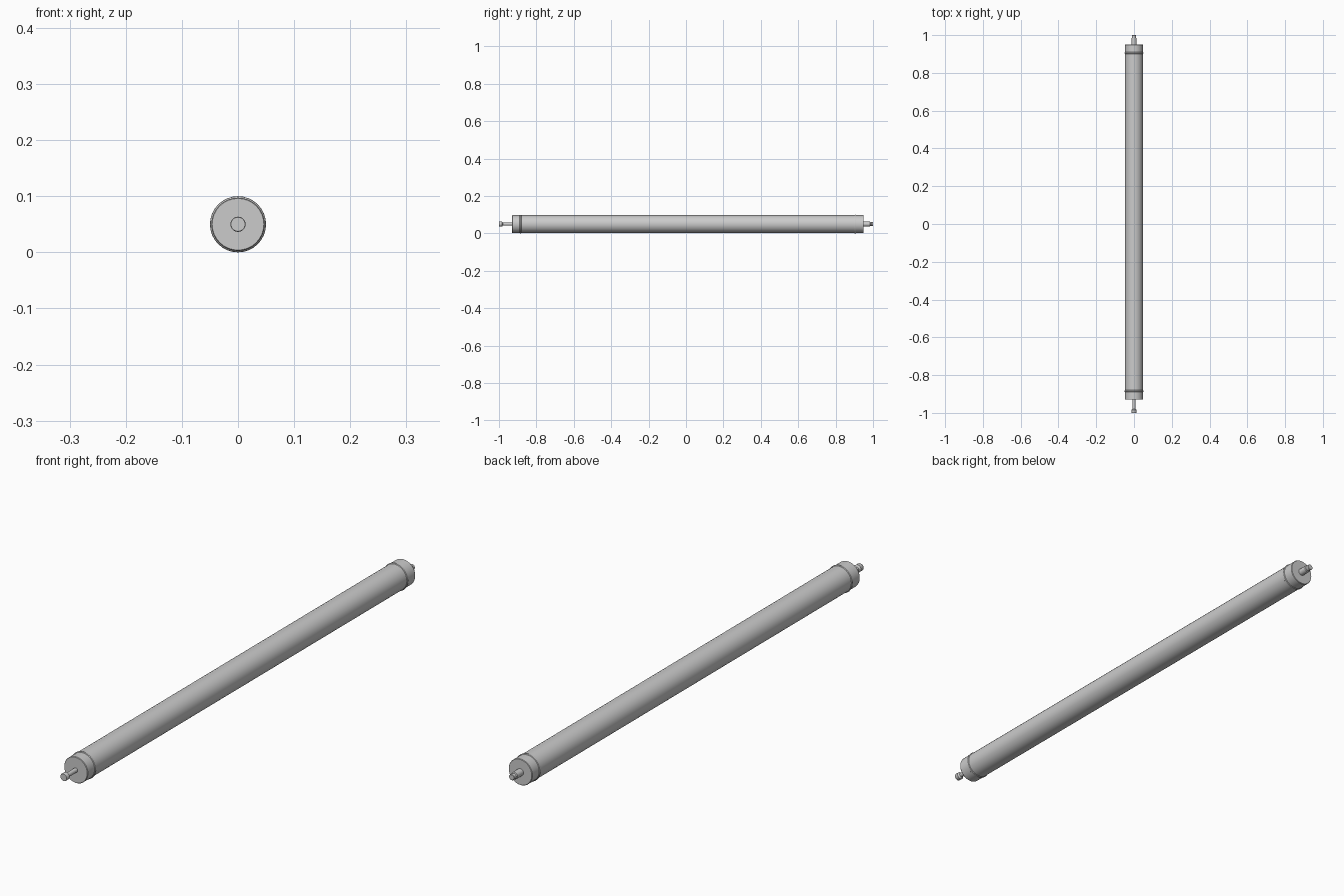
import bpy, bmesh, math

if "Cube" in bpy.data.objects:
    bpy.data.objects.remove(bpy.data.objects["Cube"])

AXIS_Z = 0.05
SIDES = 32


def lathe(name, profile, sides=SIDES):
    """Revolve (y, radius) points around the long y axis; radius 0 closes an end."""
    bm = bmesh.new()
    rings = []
    for y, r in profile:
        if r == 0:
            rings.append([bm.verts.new((0, y, 0))])
        else:
            rings.append([bm.verts.new((r * math.cos(2 * math.pi * i / sides), y,
                                        r * math.sin(2 * math.pi * i / sides)))
                          for i in range(sides)])
    for a, b in zip(rings, rings[1:]):
        for i in range(sides):
            j = (i + 1) % sides
            loop = [a[i % len(a)], a[j % len(a)], b[j % len(b)], b[i % len(b)]]
            bm.faces.new(list(dict.fromkeys(loop)))
    bmesh.ops.recalc_face_normals(bm, faces=bm.faces[:])
    mesh = bpy.data.meshes.new(name)
    bm.to_mesh(mesh)
    bm.free()
    obj = bpy.data.objects.new(name, mesh)
    obj.location.z = AXIS_Z
    bpy.context.collection.objects.link(obj)
    bpy.context.view_layer.objects.active = obj
    obj.select_set(True)
    bpy.ops.object.shade_smooth_by_angle(angle=math.radians(35))
    obj.select_set(False)
    return obj


# Long tube with flat closed ends
lathe("tube", [(-0.93, 0), (-0.93, 0.046), (-0.928, 0.0475),
               (0.948, 0.0475), (0.95, 0.046), (0.95, 0)])

# Slightly raised bands near both ends
for name, y in (("front_band", -0.885), ("back_band", 0.905)):
    lathe(name, [(y - 0.005, 0.0475), (y - 0.003, 0.0495), (y, 0.05),
                 (y + 0.003, 0.0495), (y + 0.005, 0.0475)])

# Front pin: slim neck with a wider head
lathe("front_pin", [(-1.0, 0), (-1.0, 0.0125), (-0.998, 0.0135), (-0.984, 0.0135),
                    (-0.979, 0.008), (-0.93, 0.008)])

# Back pin: thick stub with a narrower stepped tip
lathe("back_pin", [(0.95, 0.013), (0.984, 0.013), (0.986, 0.0095), (0.990, 0.0095),
                   (0.991, 0.0105), (0.999, 0.0105), (1.0, 0.0095), (1.0, 0)])
